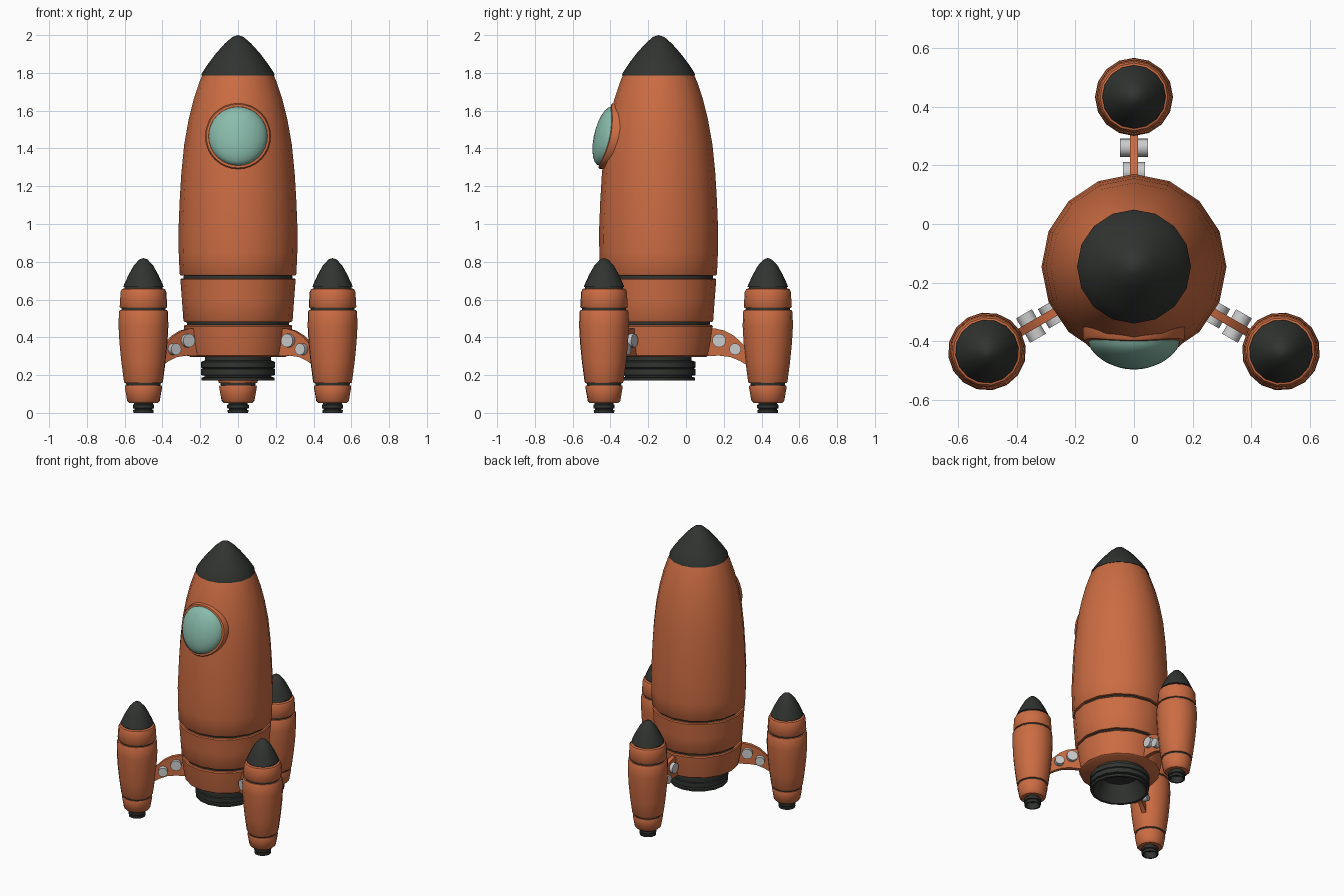
import bpy, bmesh, math
from mathutils import Matrix, Vector

if "Cube" in bpy.data.objects:
    bpy.data.objects.remove(bpy.data.objects["Cube"])

CY = -0.145          # y of the main rocket axis
ARM = 0.578          # distance from main axis to each booster


def material(name, rgb):
    m = bpy.data.materials.new(name)
    m.diffuse_color = (*rgb, 1)
    m.use_nodes = True
    m.node_tree.nodes["Principled BSDF"].inputs["Base Color"].default_value = m.diffuse_color
    return m


ORANGE = material("orange_paint", (0.60, 0.15, 0.055))
BLACK = material("black_metal", (0.03, 0.034, 0.03))
GREEN = material("green_glass", (0.25, 0.50, 0.41))


def finish(bm, name, mat):
    bmesh.ops.recalc_face_normals(bm, faces=bm.faces)
    me = bpy.data.meshes.new(name)
    bm.to_mesh(me)
    bm.free()
    if mat:
        me.materials.append(mat)
    me.shade_smooth()
    me.set_sharp_from_angle(angle=math.radians(38))
    return me


def lathe(name, profile, mat, sides=16, warp=None):
    """Spin a list of (radius, z) points around z."""
    bm = bmesh.new()
    vs = [bm.verts.new((r, 0, z)) for r, z in profile]
    es = [bm.edges.new(p) for p in zip(vs, vs[1:])]
    bmesh.ops.spin(bm, geom=vs + es, cent=(0, 0, 0), axis=(0, 0, 1),
                   angle=math.tau, steps=sides)
    bmesh.ops.remove_doubles(bm, verts=bm.verts, dist=1e-5)
    if warp:
        for v in bm.verts:
            v.co = warp(v.co)
    return finish(bm, name, mat)


def place(name, mesh, matrix):
    ob = bpy.data.objects.new(name, mesh)
    ob.matrix_world = matrix
    bpy.context.collection.objects.link(ob)


# Main rocket
main = {
    "nose_cone": ([(0, 1.785), (.194, 1.785), (.19, 1.80), (.157, 1.85), (.115, 1.905),
                   (.07, 1.955), (.03, 1.99), (0, 2.0)], BLACK),
    "upper_hull": ([(.28, .728), (.304, .728), (.309, .735), (.314, .85), (.315, .97),
                    (.309, 1.12), (.30, 1.27), (.285, 1.42), (.262, 1.55), (.235, 1.66),
                    (.205, 1.75), (.19, 1.785), (0, 1.785)], ORANGE),
    "middle_hull": ([(.26, .482), (.284, .482), (.289, .489), (.297, .6), (.305, .705),
                     (.300, .712), (.27, .712)], ORANGE),
    "lower_hull": ([(0, .295), (.25, .295), (.262, .303), (.277, .38), (.287, .458),
                    (.282, .466), (.25, .466)], ORANGE),
    "hull_core": ([(0, .32), (.25, .32), (.271, .47), (.288, .72), (.28, .76), (0, .76)], BLACK),
    "main_nozzle": ([(0, .285), (.12, .285), (.175, .172), (.192, .172), (.194, .187),
                     (.178, .190), (.178, .197), (.196, .20), (.196, .232), (.188, .236),
                     (.196, .24), (.196, .27), (.175, .278), (.175, .30), (0, .30)], BLACK),
}
for name, (profile, mat) in main.items():
    place(name, lathe(name, profile, mat), Matrix.Translation((0, CY, 0)))


# Porthole, tilted and bent to follow the hull
def on_hull(p):
    return Vector((p.x, -.43 - p.z + .2 * p.y + 1.1 * p.x ** 2, 1.465 + p.y))


frame = [(.145, -.05), (.174, -.05), (.174, -.008), (.168, 0), (.156, 0), (.15, -.012), (.145, -.05)]
glass = [(.156 * math.cos(a), .062 * math.sin(a) - .004)
         for a in [math.radians(15 * i) for i in range(6)]] + [(0, .058)]
place("window_frame", lathe("window_frame", frame, ORANGE, 32, on_hull), Matrix())
place("window_glass", lathe("window_glass", glass, GREEN, 32, on_hull), Matrix())

# Booster parts, modelled on their own axis
booster = {
    "booster_nose": ([(0, .667), (.108, .667), (.103, .68), (.08, .73), (.052, .78),
                      (.022, .812), (0, .82)], BLACK),
    "booster_top": ([(.10, .556), (.123, .556), (.127, .562), (.122, .64), (.115, .655),
                     (.10, .66), (0, .66)], ORANGE),
    "booster_middle": ([(.085, .157), (.10, .157), (.104, .165), (.118, .27), (.128, .37),
                        (.133, .46), (.131, .535), (.126, .544), (.10, .544)], ORANGE),
    "booster_bottom": ([(0, .052), (.075, .052), (.087, .064), (.10, .138), (.097, .145),
                        (.08, .145)], ORANGE),
    "booster_core": ([(0, .07), (.075, .07), (.092, .15), (.117, .55), (.10, .668), (0, .668)], BLACK),
    "booster_nozzle": ([(0, .04), (.035, .04), (.045, 0), (.054, 0), (.055, .014), (.048, .017),
                        (.048, .022), (.057, .025), (.057, .042), (.05, .046), (.05, .06),
                        (0, .06)], BLACK),
}
at_arm = Matrix.Translation((ARM, 0, 0))
parts = [(n, lathe(n, p, m), at_arm) for n, (p, m) in booster.items()]

# Strut plate: side outline in (distance, z), extruded to its thickness
outline = [(.22, .45), (.30, .447), (.35, .435), (.40, .408), (.44, .37), (.48, .33),
           (.48, .245), (.43, .275), (.38, .296), (.32, .303), (.22, .30)]
bm = bmesh.new()
face = bm.faces.new([bm.verts.new((d, -.014, z)) for d, z in outline])
ext = bmesh.ops.extrude_face_region(bm, geom=[face], use_keep_orig=True)
bmesh.ops.translate(bm, vec=(0, .028, 0),
                    verts=[e for e in ext["geom"] if isinstance(e, bmesh.types.BMVert)])
parts.append(("strut", finish(bm, "strut", ORANGE), Matrix()))

# Grey pins through the strut
for name, d, z, r, half in (("inner_pin", .32, .383, .036, .038), ("outer_pin", .405, .337, .031, .048)):
    pin = lathe(name, [(0, -half), (r, -half), (r, half), (0, half)], None)
    parts.append((name, pin, Matrix.Translation((d, 0, z)) @ Matrix.Rotation(math.pi / 2, 4, 'X')))

# Three boosters around the main axis
for label, angle in (("back", 90), ("left", 210), ("right", 330)):
    turn = Matrix.Translation((0, CY, 0)) @ Matrix.Rotation(math.radians(angle), 4, 'Z')
    for name, mesh, local in parts:
        place(f"{label}_{name}", mesh, turn @ local)
